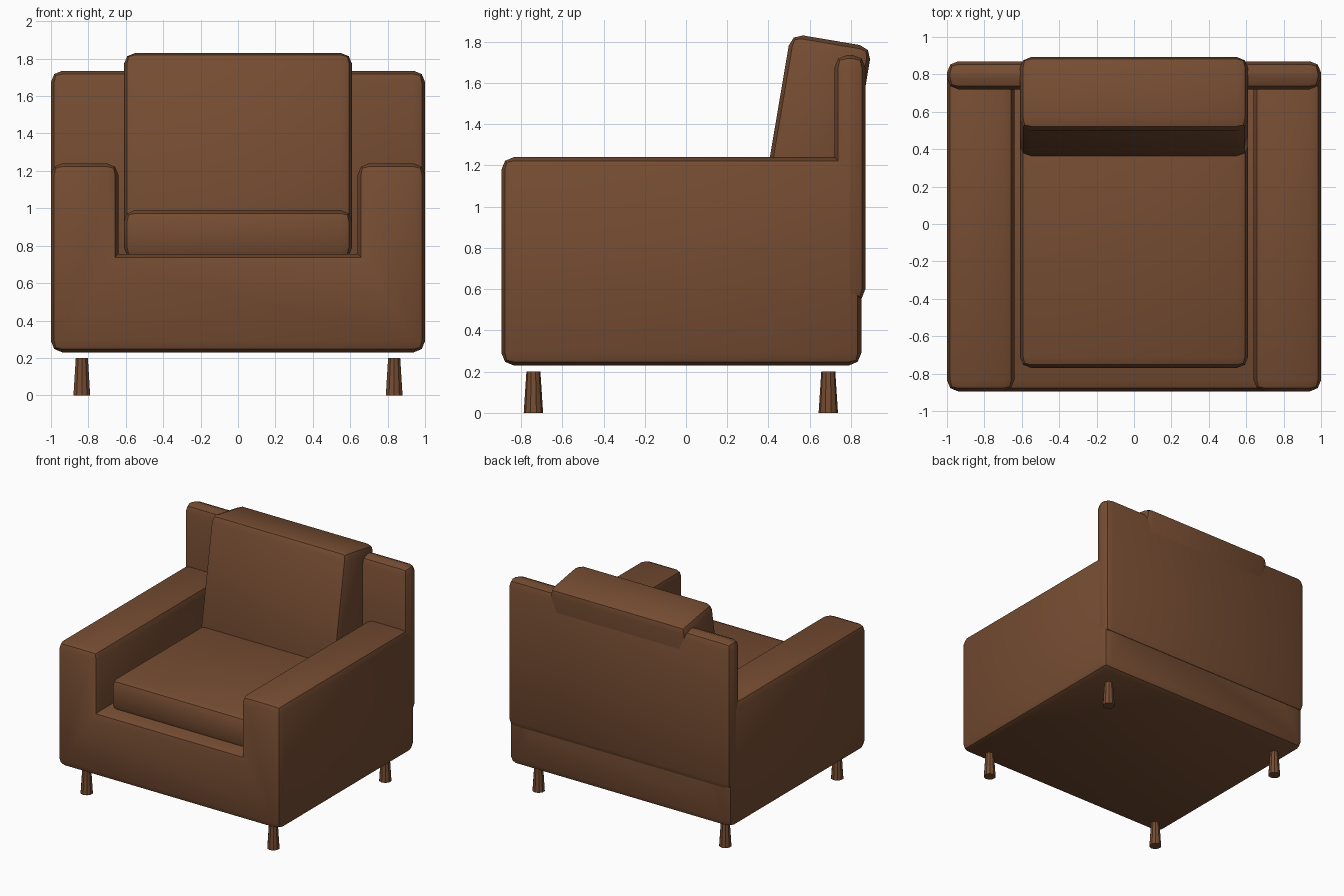
import bpy, bmesh, math
from mathutils import Matrix, Vector

cube = bpy.data.objects.get("Cube")
if cube:
    bpy.data.objects.remove(cube, do_unlink=True)


def make_material(name, rgb):
    mat = bpy.data.materials.new(name)
    mat.use_nodes = True
    color = (*rgb, 1)
    mat.diffuse_color = color
    mat.node_tree.nodes["Principled BSDF"].inputs["Base Color"].default_value = color
    return mat


brown = make_material("brown leather", (0.18, 0.073, 0.032))


def finish(name, bm, angle=35):
    bmesh.ops.recalc_face_normals(bm, faces=bm.faces)
    mesh = bpy.data.meshes.new(name)
    bm.to_mesh(mesh)
    bm.free()
    mesh.materials.append(brown)
    obj = bpy.data.objects.new(name, mesh)
    bpy.context.collection.objects.link(obj)
    bpy.ops.object.select_all(action="DESELECT")
    obj.select_set(True)
    bpy.context.view_layer.objects.active = obj
    bpy.ops.object.shade_smooth_by_angle(angle=math.radians(angle))
    return obj


def round_edges(bm, width):
    # Inner creases stay sharp
    bmesh.ops.recalc_face_normals(bm, faces=bm.faces)
    edges = [e for e in bm.edges if e.calc_face_angle_signed() > 0.5]
    bmesh.ops.bevel(bm, geom=edges, offset=width, segments=2, profile=0.5,
                    affect="EDGES", clamp_overlap=True)


def soft_box(name, low, high, width=0.06, tilt=0):
    low, high = Vector(low), Vector(high)
    bm = bmesh.new()
    bmesh.ops.create_cube(bm, size=1, matrix=Matrix.Diagonal((*(high - low), 1)))
    round_edges(bm, width)
    place = Matrix.Translation((low + high) / 2) @ Matrix.Rotation(tilt, 4, "X")
    bmesh.ops.transform(bm, matrix=place, verts=bm.verts)
    return finish(name, bm)


# Base and arms: one U-shaped profile run from front to back
half = [(1, 0.23), (1, 1.24), (0.64, 1.24), (0.64, 0.755)]
profile = half + [(-x, z) for x, z in reversed(half)]
bm = bmesh.new()
face = bm.faces.new([bm.verts.new((x, -0.895, z)) for x, z in profile])
extruded = bmesh.ops.extrude_face_region(bm, geom=[face], use_keep_orig=True)
bmesh.ops.translate(bm, vec=(0, 1.745, 0),
                    verts=[v for v in extruded["geom"] if isinstance(v, bmesh.types.BMVert)])
round_edges(bm, 0.06)
finish("base_and_arms", bm)

# Back panel and cushions
soft_box("back_panel", (-1, 0.72, 0.54), (1, 0.87, 1.735))
soft_box("seat_cushion", (-0.61, -0.77, 0.73), (0.61, 0.72, 0.99))
soft_box("back_cushion", (-0.61, 0.422, 0.814), (0.61, 0.822, 1.814),
         tilt=-math.radians(9.6))

# Tapered legs
for side, x in (("left", 0.835), ("right", -0.835)):
    for end, y in (("front", -0.74), ("back", 0.69)):
        bm = bmesh.new()
        bmesh.ops.create_cone(bm, cap_ends=True, segments=10, radius1=0.047, radius2=0.034,
                              depth=0.2, matrix=Matrix.Translation((x, y, 0.1)))
        finish(f"{end}_{side}_leg", bm, angle=30)
